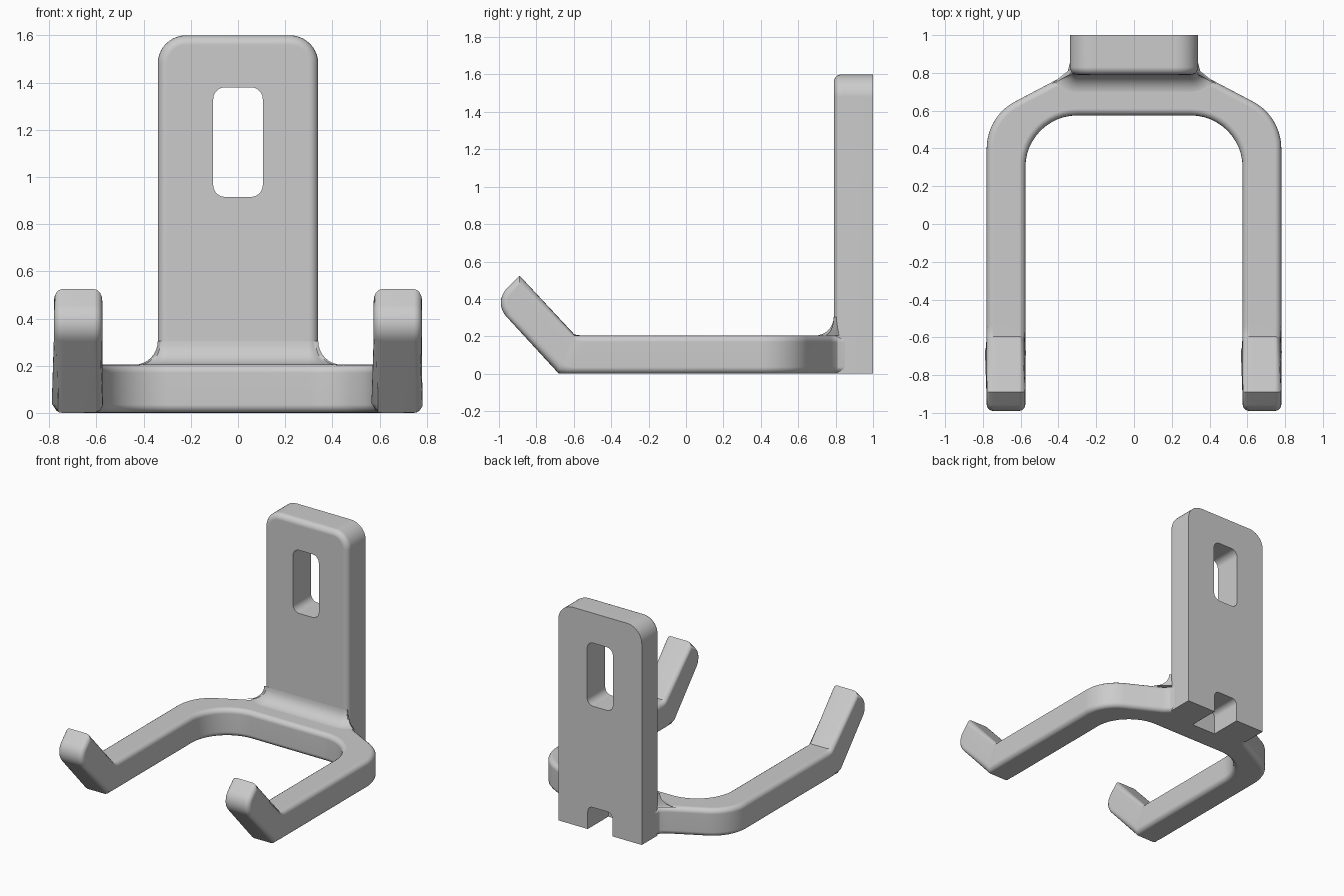
import bpy, bmesh
from math import sin, cos, pi, radians, sqrt
from mathutils import Vector

if "Cube" in bpy.data.objects:
    bpy.data.objects.remove(bpy.data.objects["Cube"], do_unlink=True)

grey = bpy.data.materials.new("satin grey")
grey.use_nodes = True
colour = (0.6, 0.6, 0.6, 1)
grey.diffuse_color = colour
grey.node_tree.nodes["Principled BSDF"].inputs["Base Color"].default_value = colour


def arc(cx, cy, r, a0, a1, n):
    return [(cx + r * cos(radians(a0 + (a1 - a0) * i / n)),
             cy + r * sin(radians(a0 + (a1 - a0) * i / n))) for i in range(n + 1)]


def mirrored(half):
    return half + [(-x, y) for x, y in reversed(half)]


def prism(outline, place, shift):
    """Solid made by pushing a flat outline along a vector."""
    bm = bmesh.new()
    face = bm.faces.new([bm.verts.new(place(a, b)) for a, b in outline])
    out = bmesh.ops.extrude_face_region(bm, geom=[face])
    bmesh.ops.translate(bm, vec=shift, verts=[v for v in out["geom"] if isinstance(v, bmesh.types.BMVert)])
    bmesh.ops.recalc_face_normals(bm, faces=bm.faces)
    return bm


def bevel(bm, edges, size, segments):
    bmesh.ops.bevel(bm, geom=list(edges), offset=size, segments=segments,
                    profile=0.5, affect='EDGES', clamp_overlap=True)


def sharp(e):
    return len(e.link_faces) == 2 and e.calc_face_angle() > radians(60)


def make(name, bm):
    bmesh.ops.recalc_face_normals(bm, faces=bm.faces)
    mesh = bpy.data.meshes.new(name)
    bm.to_mesh(mesh)
    bm.free()
    mesh.materials.append(grey)
    ob = bpy.data.objects.new(name, mesh)
    bpy.context.collection.objects.link(ob)
    return ob


def activate(ob):
    bpy.ops.object.select_all(action='DESELECT')
    ob.select_set(True)
    bpy.context.view_layer.objects.active = ob


def finish(ob, cutters=()):
    activate(ob)
    for c in cutters:
        m = ob.modifiers.new("cut", 'BOOLEAN')
        m.operation, m.solver, m.object = 'DIFFERENCE', 'EXACT', c
        bpy.ops.object.modifier_apply(modifier=m.name)
    bpy.ops.object.shade_smooth_by_angle(angle=radians(32))
    m = ob.modifiers.new("clean shading", 'WEIGHTED_NORMAL')
    m.keep_sharp = True


def upright(y):
    return lambda a, b: (a, y, b)


# Cutters: the screw slot and the notch in the lower back
slot_half = arc(0.055, 0.965, 0.05, -90, 0, 6) + arc(0.055, 1.33, 0.05, 0, 90, 6)
slot = make("slot_cutter", prism(mirrored(slot_half), upright(0.6), (0, 0.6, 0)))
notch_half = [(0.1, -0.1)] + arc(0.06, 0.13, 0.04, 0, 90, 6)
notch = make("notch_cutter", prism(mirrored(notch_half), upright(0.76), (0, 0.4, 0)))

# Back plate: rounded top, soft front rim, flat back
plate_half = [(0.34, 0)] + arc(0.22, 1.48, 0.12, 0, 90, 10)
bm = prism(mirrored(plate_half), upright(1.0), (0, -0.21, 0))
bevel(bm, [e for e in bm.edges if all(v.co.y < 0.8 and v.co.z > -1 for v in e.verts)
           and any(v.co.z > 0.01 for v in e.verts)], 0.04, 5)
finish(make("back_plate", bm), [slot, notch])

# Forked yoke with both arms, drawn flat in plan
HEIGHT, BEND, TIP = 0.205, -0.655, -1.192
fork_half = ([(0.33, 0.95), (0.34, 0.85), (0.35, 0.81), (0.385, 0.777)]
             + arc(0.5, 0.4, 0.28, 62.6, 0, 10) + [(0.78, TIP), (0.575, TIP)]
             + arc(0.3, 0.3, 0.275, 0, 90, 12))
bm = prism(mirrored(fork_half), lambda a, b: (a, b, 0), (0, 0, HEIGHT))
at_tip = lambda e: all(v.co.y < TIP + 0.001 for v in e.verts)
bevel(bm, [e for e in bm.edges if at_tip(e) and all(v.co.z < 0.01 for v in e.verts)], 0.108, 8)
bevel(bm, [e for e in bm.edges if sharp(e)
           and not (at_tip(e) and all(v.co.z > HEIGHT - 0.01 for v in e.verts))], 0.035, 4)
bmesh.ops.bisect_plane(bm, geom=bm.verts[:] + bm.edges[:] + bm.faces[:],
                       plane_co=(0, BEND, 0), plane_no=(0, 1, 0), dist=1e-5)

# Turn the arm ends up by 45 degrees with a mitred, softened bend
s = sqrt(0.5)
crease = []
for v in bm.verts:
    t, z = BEND - v.co.y, v.co.z
    if abs(t) < 1e-4:
        v.co.y = BEND + z * (sqrt(2) - 1)
        crease.append(v)
    elif t > 0:
        v.co.y, v.co.z = BEND + s * (z - t), s * (z + t)
ring = set(crease)
bevel(bm, [e for e in bm.edges if e.verts[0] in ring and e.verts[1] in ring], 0.035, 3)
finish(make("fork_arms", bm), [notch])

# Flared fillet where the plate meets the yoke
bm = bmesh.new()
R, STEPS = 0.1, 8
rows = []
for i in range(STEPS + 1):
    a = pi / 2 * i / STEPS
    out, z = R * (1 - sin(a)), HEIGHT - 0.001 + R * (1 - cos(a))
    half = [(x, min(y, 0.79 - 0.52 * (x - 0.34)))
            for x, y in arc(0.30, 0.83, 0.04 + out, -90, 0, 8)] + [(0.30, 0.85)]
    rows.append([bm.verts.new((x, y, z)) for x, y in mirrored(half)])
for low, high in zip(rows, rows[1:]):
    n = len(low)
    for j in range(n):
        k = (j + 1) % n
        bm.faces.new((low[j], low[k], high[k], high[j]))
bm.faces.new(rows[0])
bm.faces.new(rows[-1])
finish(make("plate_fillet", bm))

for c in (slot, notch):
    bpy.data.objects.remove(c, do_unlink=True)
